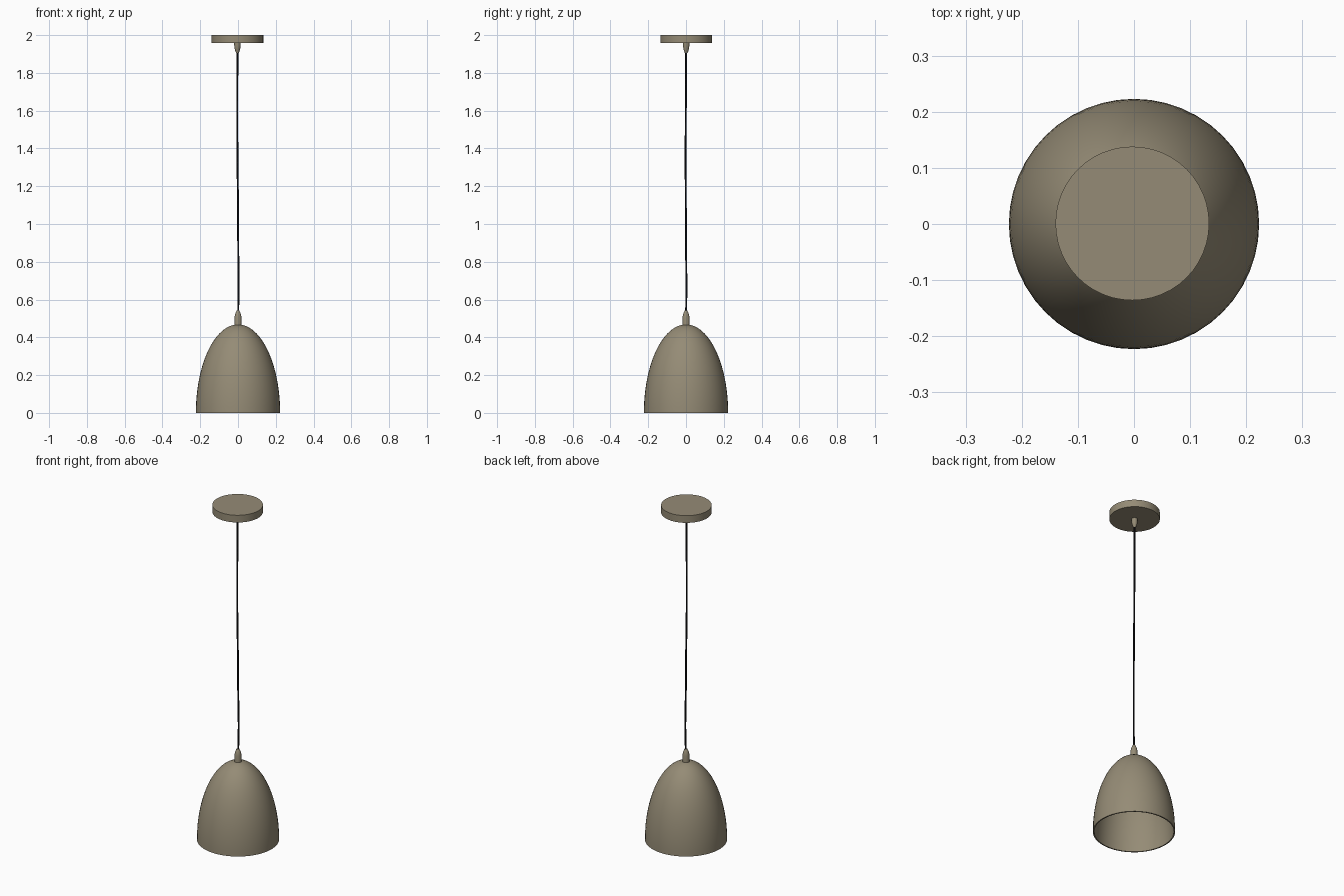
import bpy, bmesh, math

cube = bpy.data.objects.get("Cube")
if cube:
    bpy.data.objects.remove(cube, do_unlink=True)


def material(name, rgb):
    m = bpy.data.materials.new(name)
    m.use_nodes = True
    m.diffuse_color = (*rgb, 1)
    bsdf = m.node_tree.nodes["Principled BSDF"]
    bsdf.inputs["Base Color"].default_value = (*rgb, 1)
    bsdf.inputs["Roughness"].default_value = 0.6
    return m


taupe = material("taupe metal", (0.30, 0.26, 0.18))
black = material("black cord", (0.006, 0.006, 0.008))


def lathe(name, profile, mat, sides, center=(0, 0)):
    """Revolve (radius, height) points around the vertical axis."""
    bm = bmesh.new()
    verts = [bm.verts.new((r, 0, z)) for r, z in profile]
    edges = [bm.edges.new(pair) for pair in zip(verts, verts[1:])]
    bmesh.ops.spin(bm, geom=verts + edges, cent=(0, 0, 0), axis=(0, 0, 1),
                   angle=math.tau, steps=sides)
    bmesh.ops.remove_doubles(bm, verts=bm.verts, dist=0.00005)
    bmesh.ops.recalc_face_normals(bm, faces=bm.faces)
    mesh = bpy.data.meshes.new(name)
    bm.to_mesh(mesh)
    bm.free()
    mesh.materials.append(mat)
    obj = bpy.data.objects.new(name, mesh)
    bpy.context.collection.objects.link(obj)
    obj.location = (*center, 0)
    bpy.ops.object.select_all(action="DESELECT")
    obj.select_set(True)
    bpy.context.view_layer.objects.active = obj
    bpy.ops.object.shade_smooth_by_angle(angle=math.radians(35))
    return obj


def dome(radius, height, steps=24):
    """Quarter ellipse from the rim up to the crown."""
    angles = [math.pi / 2 * i / steps for i in range(steps + 1)]
    return [(radius * math.cos(a), height * math.sin(a)) for a in angles]


# Hollow bell shade: inner wall down to the rim, then the outer wall up
inner, outer = dome(0.216, 0.462), dome(0.223, 0.468)
lathe("shade", inner[::-1] + outer, taupe, 48)

# Cord grip on top of the shade
lathe("shade_grip", [(0, 0.455), (0.019, 0.455), (0.019, 0.505), (0.016, 0.52),
                     (0.011, 0.535), (0.007, 0.541), (0, 0.541)], taupe, 24)

# Ceiling canopy and the grip below it
offset = (-0.003, 0.001)
lathe("ceiling_canopy", [(0, 1.957), (0.137, 1.957), (0.137, 2), (0, 2)],
      taupe, 48, offset)
lathe("canopy_grip", [(0, 1.905), (0.007, 1.905), (0.011, 1.914), (0.015, 1.93),
                      (0.017, 1.945), (0.017, 1.96), (0, 1.96)], taupe, 24, offset)

# Slightly wavy hanging cord
path = [(0, 0, 0.5), (0.003, 0.002, 0.65), (0.001, 0, 0.9), (0, -0.001, 1.1),
        (-0.003, -0.002, 1.35), (-0.004, -0.001, 1.6), (-0.003, 0.001, 1.93)]
curve = bpy.data.curves.new("cord", "CURVE")
curve.dimensions = "3D"
curve.bevel_depth = 0.005
curve.bevel_resolution = 2
curve.use_fill_caps = True
spline = curve.splines.new("BEZIER")
spline.bezier_points.add(len(path) - 1)
for point, co in zip(spline.bezier_points, path):
    point.co = co
    point.handle_left_type = point.handle_right_type = "AUTO"
curve.materials.append(black)
bpy.context.collection.objects.link(bpy.data.objects.new("cord", curve))
